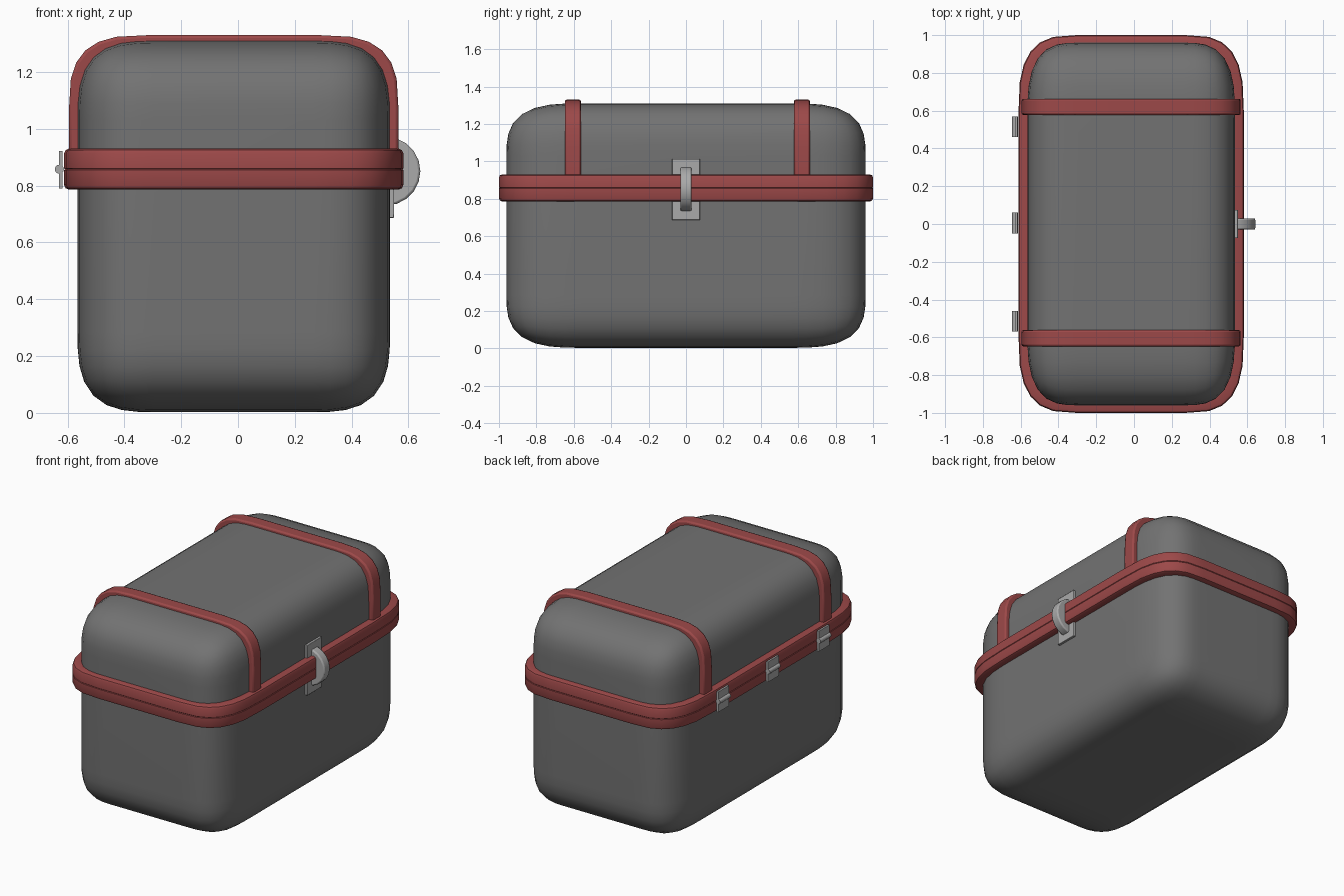
import bpy, bmesh, math
from mathutils import Matrix, Vector

old = bpy.data.objects.get("Cube")
if old:
    bpy.data.objects.remove(old)

CX = -0.015      # centre of the case body
SEAM = 0.858     # height where lid meets base


def material(name, rgb):
    m = bpy.data.materials.new(name)
    m.use_nodes = True
    m.diffuse_color = (*rgb, 1)
    m.node_tree.nodes["Principled BSDF"].inputs["Base Color"].default_value = (*rgb, 1)
    return m


GREY = material("dark grey shell", (0.17, 0.17, 0.17))
RED = material("muted red trim", (0.335, 0.066, 0.066))
METAL = material("light grey metal", (0.4, 0.4, 0.4))


def finish(name, bm, mat, bevel=0, angle=35):
    """Turn a bmesh into a shaded object with an optional rounded edge."""
    bmesh.ops.recalc_face_normals(bm, faces=bm.faces)
    mesh = bpy.data.meshes.new(name)
    bm.to_mesh(mesh)
    bm.free()
    mesh.materials.append(mat)
    ob = bpy.data.objects.new(name, mesh)
    bpy.context.collection.objects.link(ob)
    if bevel:
        mod = ob.modifiers.new("rounded edges", "BEVEL")
        mod.width, mod.segments = bevel, 2
        mod.limit_method = "ANGLE"
        mod.angle_limit = math.radians(40)
    bpy.ops.object.select_all(action="DESELECT")
    ob.select_set(True)
    bpy.context.view_layer.objects.active = ob
    bpy.ops.object.shade_smooth_by_angle(angle=math.radians(angle))


def box(name, low, high, mat, bevel=0):
    low, high = Vector(low), Vector(high)
    bm = bmesh.new()
    bmesh.ops.create_cube(bm, size=1)
    bmesh.ops.scale(bm, vec=high - low, verts=bm.verts)
    bmesh.ops.translate(bm, vec=(low + high) / 2, verts=bm.verts)
    finish(name, bm, mat, bevel)


def cylinder(name, center, radius, length, mat, segments, bevel=0):
    """Cylinder lying along y."""
    bm = bmesh.new()
    bmesh.ops.create_cone(bm, cap_ends=True, segments=segments, radius1=radius,
                          radius2=radius, depth=length,
                          matrix=Matrix.Translation(center) @ Matrix.Rotation(math.pi / 2, 4, "X"))
    finish(name, bm, mat, bevel)


def corner(cx, cy, rx, ry, start, steps=6):
    """Quarter of a squarish oval, beginning at the given quarter turn."""
    def squared(v):
        return math.copysign(abs(v) ** (2 / 3), v) if abs(v) > 1e-6 else 0
    turns = [(start + i / steps) * math.pi / 2 for i in range(steps + 1)]
    return [(cx + rx * squared(math.cos(t)), cy + ry * squared(math.sin(t))) for t in turns]


def sweep(name, loops, closed, mat, bevel=0):
    """Skin matching loops of points into a band."""
    bm = bmesh.new()
    rows = [[bm.verts.new(p) for p in loop] for loop in loops]
    n = len(rows[0])
    for a, b in zip(rows, rows[1:] + rows[:1]):
        for i in range(n if closed else n - 1):
            j = (i + 1) % n
            bm.faces.new((a[i], a[j], b[j], b[i]))
    if not closed:
        for end in (0, -1):
            bm.faces.new([row[end] for row in rows])
    finish(name, bm, mat, bevel)


# Main shell: rounded in unit space, then stretched for oval corners
radii = Vector((0.27, 0.40, 0.28))
size = Vector((1.10, 1.92, 1.307))
bm = bmesh.new()
bmesh.ops.create_cube(bm, size=1)
bmesh.ops.scale(bm, vec=[s / r for s, r in zip(size, radii)], verts=bm.verts)
bmesh.ops.bevel(bm, geom=bm.edges[:], offset=1, segments=8, profile=0.63, affect="EDGES")
bmesh.ops.scale(bm, vec=radii, verts=bm.verts)
bmesh.ops.translate(bm, vec=(CX, 0, size.z / 2 + 0.003), verts=bm.verts)
finish("case_shell", bm, GREY, angle=60)


# Rim bands, one on each side of the seam, rounded on the edge away from it
def rim_loop(inset, z):
    hx, hy, rx, ry = (v - inset for v in (0.597, 1.0, 0.31, 0.42))
    pts = []
    for quarter, (sx, sy) in enumerate(((1, 1), (-1, 1), (-1, -1), (1, -1))):
        pts += corner(sx * (hx - rx), sy * (hy - ry), rx, ry, quarter)
    return [(CX + x, y, z) for x, y in pts]


for name, side in (("base_rim", -1), ("lid_rim", 1)):
    profile = ((0.07, 0), (0.003, 0), (0, 0.003), (0, 0.056), (0.005, 0.067),
               (0.016, 0.072), (0.07, 0.072))
    sweep(name, [rim_loop(inset, SEAM + side * h) for inset, h in profile], True, RED)


# Straps arching over the lid
def strap_loop(inset, y):
    hx, top, rx, rz = (v - inset for v in (0.58, 1.33, 0.28, 0.26))
    arch = [(hx, 0.9)] + corner(hx - rx, top - rz, rx, rz, 0)
    arch += corner(rx - hx, top - rz, rx, rz, 1) + [(-hx, 0.9)]
    return [(CX + x, y, z) for x, z in arch]


for name, y in (("front_strap", -0.605), ("back_strap", 0.62)):
    y0, y1 = y - 0.043, y + 0.043
    loops = [strap_loop(0.06, y0), strap_loop(0, y0), strap_loop(0, y1), strap_loop(0.06, y1)]
    sweep(name, loops, False, RED, 0.01)

# Hinges along the right side
for i, y in enumerate((-0.515, 0.005, 0.515), 1):
    for part, z0, z1 in (("lower", 0.79, 0.853), ("upper", 0.863, 0.922)):
        box(f"hinge_{i}_{part}_leaf", (-0.631, y - 0.055, z0), (-0.618, y + 0.055, z1), METAL)
    cylinder(f"hinge_{i}_pin", (-0.629, y, SEAM), 0.016, 0.11, METAL, 12)

# Latch plates and rounded grip on the left side
box("latch_upper_plate", (0.52, -0.075, 0.92), (0.55, 0.075, 1.013), METAL, 0.003)
box("latch_lower_plate", (0.52, -0.075, 0.687), (0.55, 0.075, 0.80), METAL, 0.003)
cylinder("latch_grip", (0.521, 0, 0.851), 0.121, 0.06, METAL, 20, 0.008)
